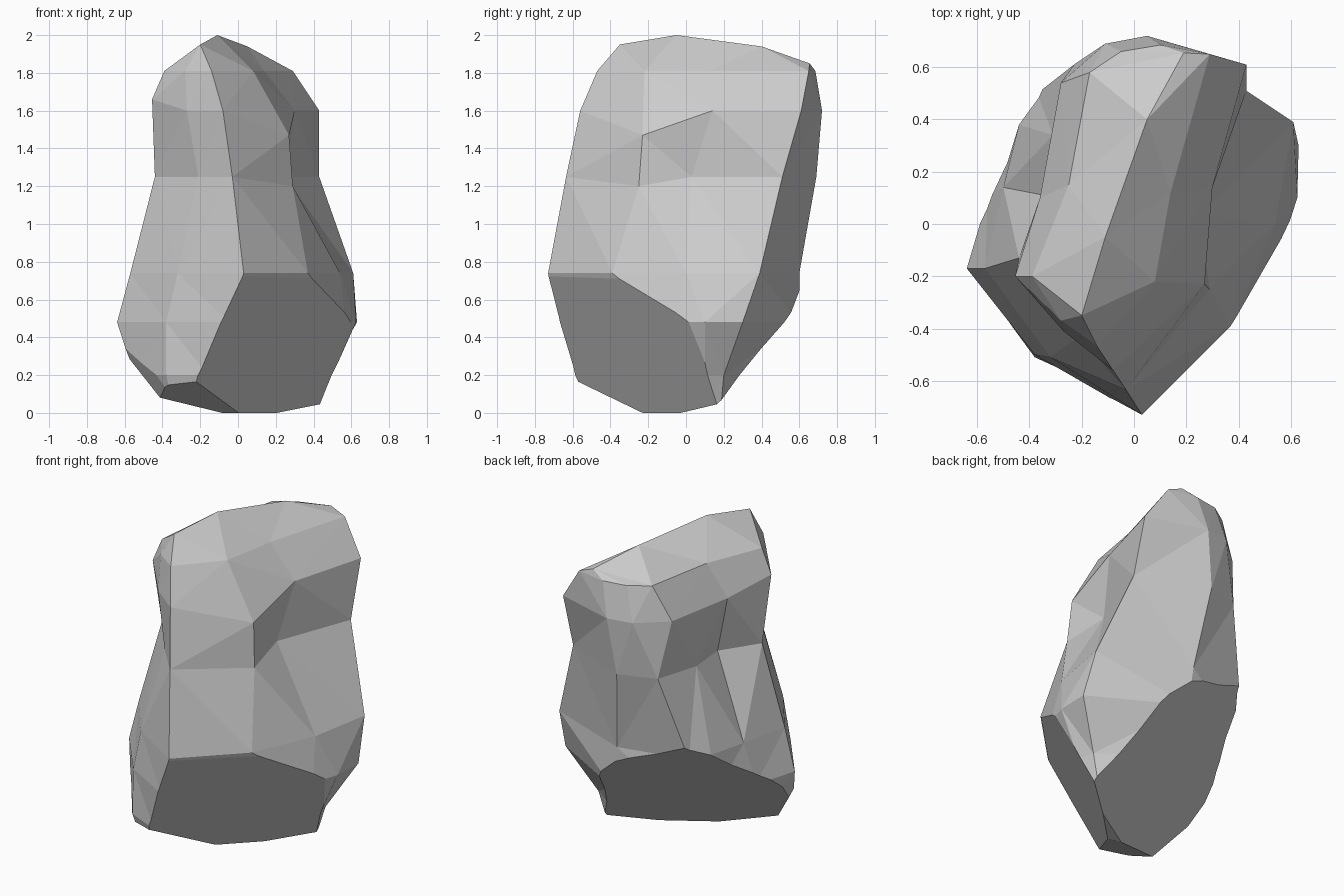
import bpy, bmesh
from mathutils import Vector

if "Cube" in bpy.data.objects:
    bpy.data.objects.remove(bpy.data.objects["Cube"])

# Rock outline at each height, anticlockwise from the front ridge (optional third value overrides z):
# front, right front, right middle, right back, back, back left, left back, left middle, left front, front left
RINGS = {
    0.20: [(-.16, -.61), (.51, -.05), (.50, .1), (.47, .2), (.05, .5), (-.2, .5), (-.42, .35), (-.52, .1), (-.55, -.28), (-.38, -.51)],
    0.48: [(-.05, -.69), (.57, -.07), (.625, .1), (.63, .3), (.1, .6), (-.3, .55), (-.46, .38), (-.56, .1), (-.64, -.17), (-.38, -.50)],
    0.74: [(.03, -.73), (.37, -.39), (.54, .0), (.61, .39), (.06, .60), (-.37, .5), (-.44, .38), (-.5, .14), (-.57, -.17), (-.32, -.51)],
    1.25: [(-.03, -.635), (.29, -.25, 1.2), (.25, .03), (.43, .51), (0, .69), (-.23, .61), (-.31, .34), (-.29, .1), (-.44, -.13), (-.21, -.43)],
    1.60: [(-.08, -.56), (.27, -.23, 1.47), (.30, .14), (.43, .61), (.05, .72), (-.11, .69), (-.28, .54), (-.36, .1), (-.455, -.2, 1.66), (-.27, -.41)],
    1.81: [(-.14, -.47), (.08, -.22), (.14, .12), (.29, .65), (.1, .685), (-.05, .66), (-.17, .58), (-.25, .15), (-.39, -.2), (-.28, -.37)],
}
# Crest along the top, and which crest point each outline point rises to
CREST = [(-.2, -.35, 1.95), (-.11, -.05, 2.0), (.05, .4, 1.94), (.19, .655, 1.85)]
RISE = [0, 1, 2, 3, 3, 3, 3, 2, 1, 0]

# Broken facets around the base: point on plane, outward normal
CUTS = [
    ((.03, -.72, .72), (.329, -.332, -.238)),
    ((.31, .08, .04), (-.307, .49, -.54)),
    ((-.2, -.54, .15), (-.006, -.027, -.064)),
    ((-.38, -.5, .15), (-.039, -.016, -.021)),
    ((0, 0, 0), (0, 0, -1)),
]


def skin(bm, low, high):
    n = len(low)
    for i in range(n):
        j = (i + 1) % n
        corners = list(dict.fromkeys([low[i], low[j], high[j], high[i]]))
        if len(corners) > 2:
            bm.faces.new(corners)


# Lofted body, the foot being a shrunken copy of the lowest outline
bm = bmesh.new()
rings = [[bm.verts.new((p[0], p[1], p[2] if len(p) > 2 else z)) for p in pts]
         for z, pts in RINGS.items()]
rings.insert(0, [bm.verts.new((v.co.x * .87, v.co.y * .9, -.02)) for v in rings[0]])
crest = [bm.verts.new(p) for p in CREST]
rings.append([crest[k] for k in RISE])
for low, high in zip(rings, rings[1:]):
    skin(bm, low, high)
bm.faces.new(list(reversed(rings[0])))
bmesh.ops.triangulate(bm, faces=bm.faces[:], quad_method='SHORT_EDGE')

# Slice the flat facets
for co, no in CUTS:
    bmesh.ops.bisect_plane(bm, geom=bm.verts[:] + bm.edges[:] + bm.faces[:], dist=1e-4,
                           plane_co=Vector(co), plane_no=Vector(no).normalized(),
                           clear_outer=True)
    rim = [e for e in bm.edges if e.is_boundary]
    if rim:
        bmesh.ops.holes_fill(bm, edges=rim, sides=0)
bmesh.ops.remove_doubles(bm, verts=bm.verts[:], dist=1e-3)
bmesh.ops.recalc_face_normals(bm, faces=bm.faces[:])

mesh = bpy.data.meshes.new("rock")
bm.to_mesh(mesh)
bm.free()
rock = bpy.data.objects.new("rock", mesh)
bpy.context.collection.objects.link(rock)
